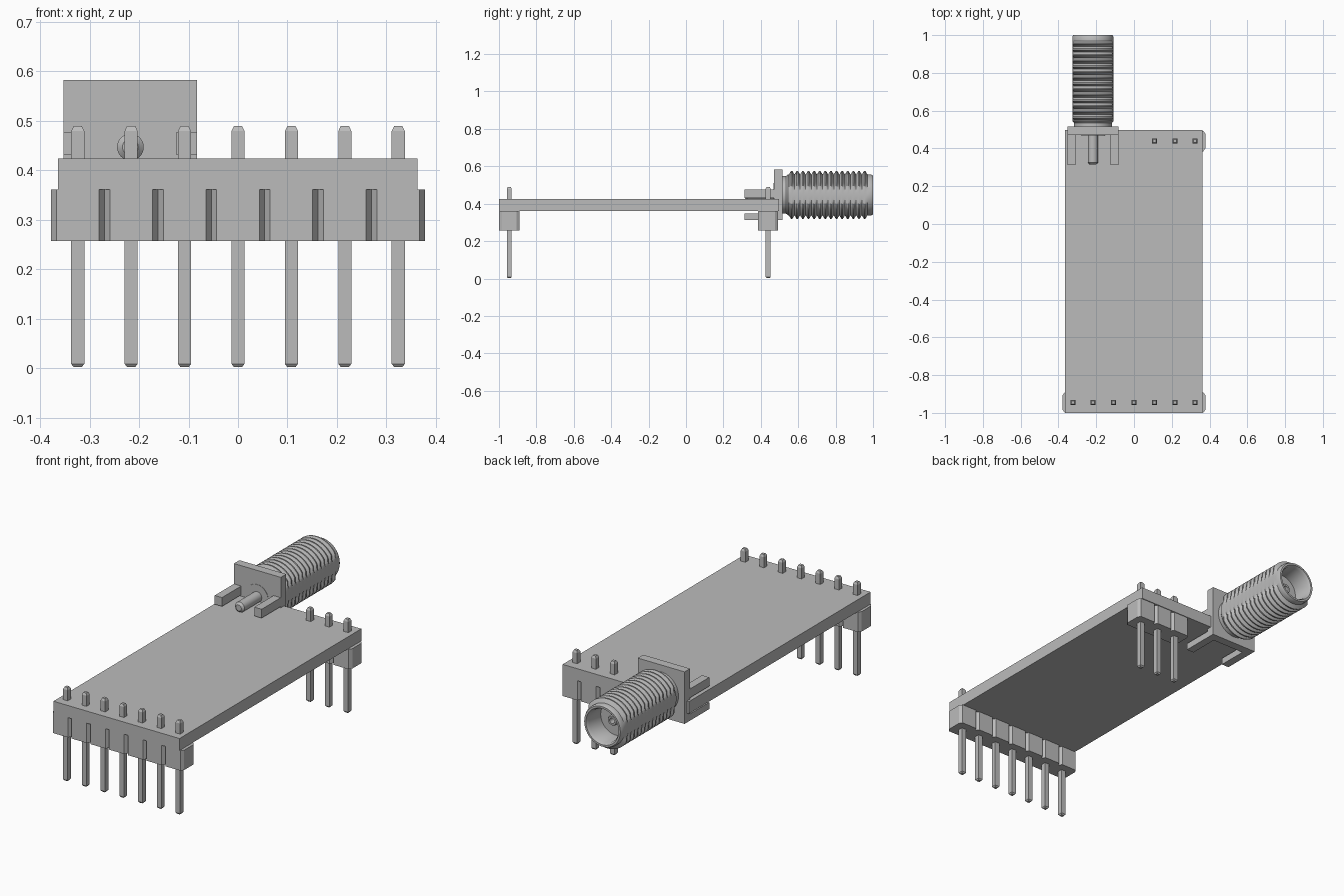
import bpy, bmesh, math
from mathutils import Vector

if "Cube" in bpy.data.objects:
    bpy.data.objects.remove(bpy.data.objects["Cube"], do_unlink=True)

grey = bpy.data.materials.new("plain grey")
grey.use_nodes = True
grey.diffuse_color = (0.5, 0.5, 0.5, 1)
grey.node_tree.nodes["Principled BSDF"].inputs["Base Color"].default_value = (0.5, 0.5, 0.5, 1)

PITCH = 0.108            # spacing of the header pins
AXIS_X, AXIS_Z = -0.2175, 0.447   # axis of the coaxial connector


def finish(name, bm, smooth=False):
    bmesh.ops.recalc_face_normals(bm, faces=bm.faces)
    mesh = bpy.data.meshes.new(name)
    bm.to_mesh(mesh)
    bm.free()
    mesh.materials.append(grey)
    obj = bpy.data.objects.new(name, mesh)
    bpy.context.collection.objects.link(obj)
    if smooth:
        bpy.ops.object.select_all(action='DESELECT')
        obj.select_set(True)
        bpy.context.view_layer.objects.active = obj
        bpy.ops.object.shade_smooth_by_angle(angle=math.radians(30))
    return obj


def box(name, x0, x1, y0, y1, z0, z1):
    bm = bmesh.new()
    bmesh.ops.create_cube(bm, size=1)
    for v in bm.verts:
        v.co = Vector((x0 + (v.co.x + .5) * (x1 - x0),
                       y0 + (v.co.y + .5) * (y1 - y0),
                       z0 + (v.co.z + .5) * (z1 - z0)))
    return finish(name, bm)


def skin(bm, rings):
    """Bridge successive closed rings of points and cap both ends."""
    rows = [[bm.verts.new(p) for p in ring] for ring in rings]
    n = len(rows[0])
    for a, b in zip(rows, rows[1:]):
        for i in range(n):
            j = (i + 1) % n
            bm.faces.new((a[i], a[j], b[j], b[i]))
    bm.faces.new(rows[0])
    bm.faces.new(rows[-1])


def turned(name, profile, flat=None, sides=96):
    """Revolve (radius, y) points round the connector axis, with optional side flats."""
    rings = []
    for r, y in profile:
        ring = []
        for i in range(sides):
            a = math.tau * i / sides
            x = r * math.cos(a)
            if flat:
                x = max(-flat, min(flat, x))
            ring.append((AXIS_X + x, y, AXIS_Z + r * math.sin(a)))
        rings.append(ring)
    bm = bmesh.new()
    skin(bm, rings)
    return finish(name, bm, smooth=True)


def header_strip(name, xs, y):
    """Strip of insulator blocks with chamfered corners, forming V grooves."""
    half, c, d = PITCH / 2, 0.011, 0.016
    y0, y1 = y - 0.054, y + 0.054
    front, back = [], []
    for i, x in enumerate(xs):
        left, right = x - half, x + half
        if i == 0:
            front.append((left, y0 + d))
            back.append((left, y1 - d))
        front += [(left + c, y0), (right - c, y0), (right, y0 + d)]
        back += [(left + c, y1), (right - c, y1), (right, y1 - d)]
    outline = front + back[::-1]
    bm = bmesh.new()
    skin(bm, [[(px, py, z) for px, py in outline] for z in (0.257, 0.361)])
    return finish(name, bm)


def header_pin(name, x, y):
    """Square pin with tapered tips."""
    bm = bmesh.new()
    rings = []
    for h, z in ((.008, .002), (.0133, .009), (.0133, .479), (.008, .49)):
        rings.append([(x + sx * h, y + sy * h, z)
                      for sx, sy in ((-1, -1), (1, -1), (1, 1), (-1, 1))])
    skin(bm, rings)
    return finish(name, bm)


# Circuit board
box("circuit_board", -0.364, 0.363, -1.0, 0.497, 0.361, 0.424)

# Pin headers
for label, y, slots in (("front", -0.945, range(-3, 4)), ("back", 0.439, range(1, 4))):
    xs = [k * PITCH for k in slots]
    header_strip(label + "_header_strip", xs, y)
    for n, x in enumerate(xs):
        header_pin(f"{label}_header_pin_{n + 1}", x, y)

# Connector flange and the four legs gripping the board
box("connector_flange", AXIS_X - .135, AXIS_X + .135, .47, .515, AXIS_Z - .135, AXIS_Z + .136)
for side, sx in (("right", -1), ("left", 1)):
    xa, xb = sorted((AXIS_X + sx * .135, AXIS_X + sx * .093))
    box(f"{side}_upper_leg", xa, xb, .312, .475, .431, .477)
    box(f"{side}_lower_leg", xa, xb, .312, .475, AXIS_Z - .135, .347)

# Threaded barrel with an open socket
barrel = [(.1, .51), (.1, .535), (.109, .545)]
step, start, count = .03, .55, 14
for k in range(count):
    y = start + k * step
    barrel += [(.109, y), (.129, y + step * .4), (.129, y + step * .6)]
barrel += [(.109, start + count * step), (.109, .99), (.104, 1.0),
           (.094, 1.0), (.086, .985), (.086, .89)]
turned("threaded_barrel", barrel, flat=.109)

# Centre contact, insulator and solder pin
turned("socket_contact", [(.027, .88), (.027, .915), (.023, .92), (.014, .92), (.014, .885)], sides=32)
turned("insulator_face", [(.063, .468), (.063, .48)], sides=64)
turned("solder_pin", [(.016, .315), (.027, .325), (.027, .475)], sides=32)
